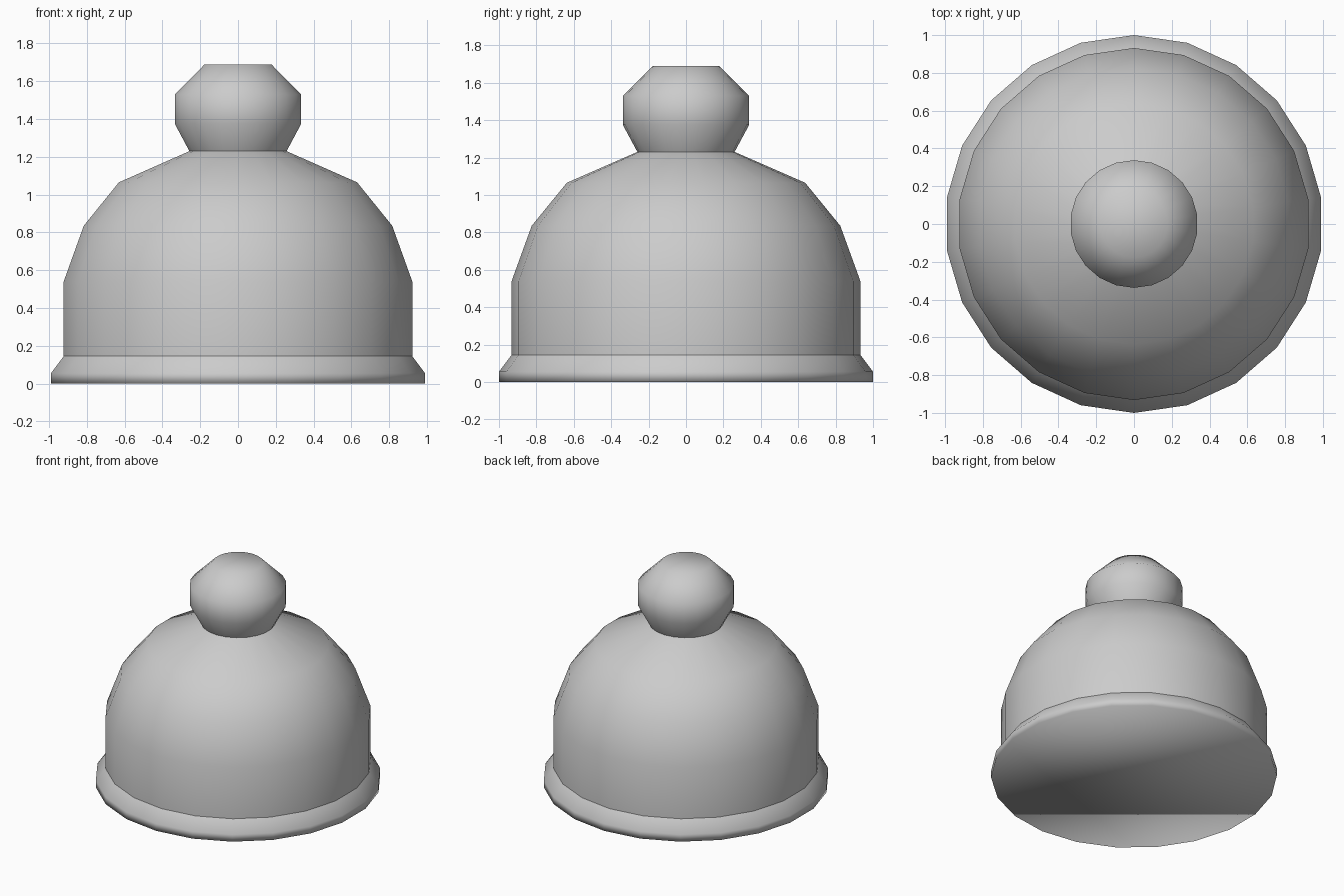
import bpy, bmesh, math

if "Cube" in bpy.data.objects:
    bpy.data.objects.remove(bpy.data.objects["Cube"])

SIDES = 22

def lathe(name, profile, cap_bottom=False, cap_top=False):
    """Revolve (radius, height) points around z, with a corner on the y axis."""
    bm = bmesh.new()
    rings = []
    for r, z in profile:
        ring = []
        for i in range(SIDES):
            a = math.pi / 2 + i * 2 * math.pi / SIDES
            ring.append(bm.verts.new((r * math.cos(a), r * math.sin(a), z)))
        rings.append(ring)
    for low, high in zip(rings, rings[1:]):
        for i in range(SIDES):
            j = (i + 1) % SIDES
            bm.faces.new((low[i], low[j], high[j], high[i]))
    if cap_bottom:
        bm.faces.new(rings[0][::-1])
    if cap_top:
        bm.faces.new(rings[-1])
    for f in bm.faces:
        f.smooth = True
    mesh = bpy.data.meshes.new(name)
    bm.to_mesh(mesh)
    bm.free()
    obj = bpy.data.objects.new(name, mesh)
    bpy.context.collection.objects.link(obj)
    return obj

# Flared foot with a closed underside
lathe("base_rim", [(1.0, 0), (1.0, 0.055), (0.932, 0.145)], cap_bottom=True)

# Bell-shaped body
lathe("dome", [(0.932, 0.145), (0.932, 0.54), (0.825, 0.835),
               (0.637, 1.065), (0.26, 1.23)])

# Round handle on top
lathe("knob", [(0.26, 1.23), (0.338, 1.375), (0.338, 1.53), (0.178, 1.69)],
      cap_top=True)
